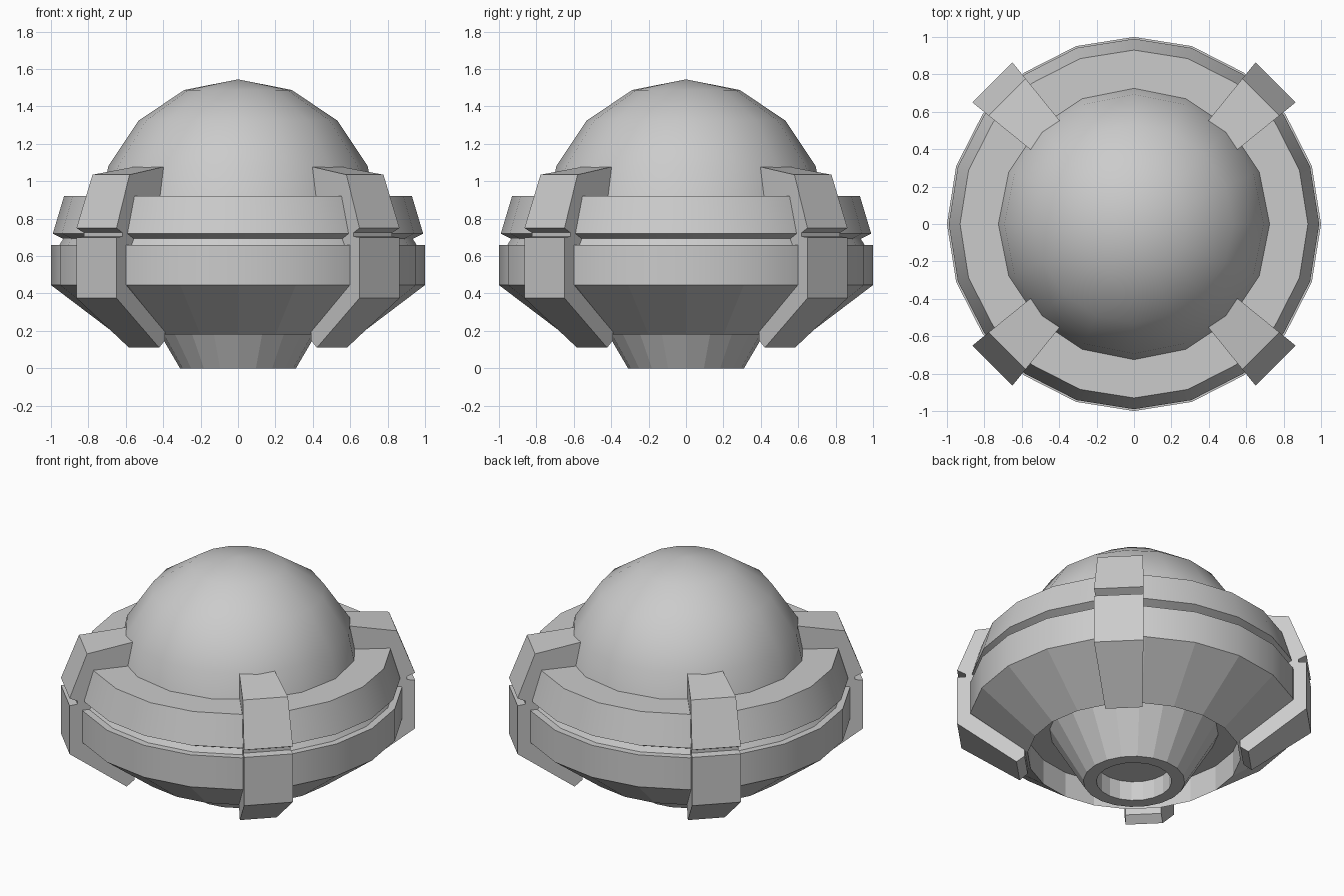
import bpy, bmesh
from math import sin, cos, pi, radians

if "Cube" in bpy.data.objects:
    bpy.data.objects.remove(bpy.data.objects["Cube"])


def finish(bm, name, flat=lambda f: False):
    bmesh.ops.remove_doubles(bm, verts=bm.verts, dist=1e-5)
    bmesh.ops.recalc_face_normals(bm, faces=bm.faces)
    flat_ids = [f.index for f in bm.faces if flat(f)]
    me = bpy.data.meshes.new(name)
    bm.to_mesh(me)
    bm.free()
    ob = bpy.data.objects.new(name, me)
    bpy.context.collection.objects.link(ob)
    bpy.ops.object.select_all(action='DESELECT')
    bpy.context.view_layer.objects.active = ob
    ob.select_set(True)
    bpy.ops.object.shade_smooth_by_angle(angle=radians(26))
    for p in me.polygons:
        if p.index in flat_ids:
            p.use_smooth = False
    return ob


def lathe(name, profile, sides, closed=False, flat=lambda f: False):
    bm = bmesh.new()
    rings = [[bm.verts.new((r * cos(2 * pi * i / sides), r * sin(2 * pi * i / sides), z))
              for i in range(sides)] if r else [bm.verts.new((0, 0, z))] * sides
             for r, z in profile]
    pairs = list(zip(rings, rings[1:]))
    if closed:
        pairs.append((rings[-1], rings[0]))
    for a, b in pairs:
        for i in range(sides):
            j = (i + 1) % sides
            bm.faces.new(list(dict.fromkeys((a[i], a[j], b[j], b[i]))))
    bm.faces.index_update()
    return finish(bm, name, flat)


# smooth dome seated in the collar
R, ZC = 0.75, 0.795
dome = [(0, ZC + R)] + [(R * sin(k * pi / 8), ZC + R * cos(k * pi / 8)) for k in range(1, 5)]
lathe("dome", dome, 16)

# sloped collar around the dome
lathe("upper_collar", [(0.70, 0.92), (0.93, 0.92), (0.99, 0.72), (0.94, 0.695), (0.70, 0.695)],
      20, closed=True)

# lower bowl with the recess underneath; its cone is faceted
lathe("lower_bowl", [(0.70, 0.70), (0.93, 0.70), (0.955, 0.66), (1.0, 0.66), (1.0, 0.445),
                     (0.65, 0.18), (0.65, 0.35), (0.50, 0.35)], 20,
      flat=lambda f: f.calc_center_median().z < 0.42)

# faceted foot with a round socket
lathe("foot", [(0.515, 0.35), (0.31, 0), (0.23, 0), (0.23, 0.13), (0, 0.13)], 20,
      flat=lambda f: True)

# four wedge-shaped clamps joining collar and bowl
CLAMP = [(0.62, 1.085), (0.96, 1.035), (1.07, 0.75), (1.02, 0.725), (1.02, 0.705),
         (1.07, 0.70), (1.07, 0.375), (0.71, 0.11), (0.66, 0.15), (0.66, 0.25),
         (0.90, 0.50), (0.90, 0.70), (0.62, 0.90)]
for k in range(4):
    a = pi / 4 + k * pi / 2
    bm = bmesh.new()
    left, right = [[bm.verts.new((r * cos(a) - s * w * sin(a), r * sin(a) + s * w * cos(a), z))
                    for r, z in CLAMP for w in [0.04 + 0.104 * r]] for s in (1, -1)]
    bm.faces.new(left)
    bm.faces.new(right[::-1])
    n = len(CLAMP)
    for i in range(n):
        j = (i + 1) % n
        bm.faces.new((left[i], right[i], right[j], left[j]))
    bm.faces.index_update()
    finish(bm, f"clamp_{k + 1}", flat=lambda f: True)
